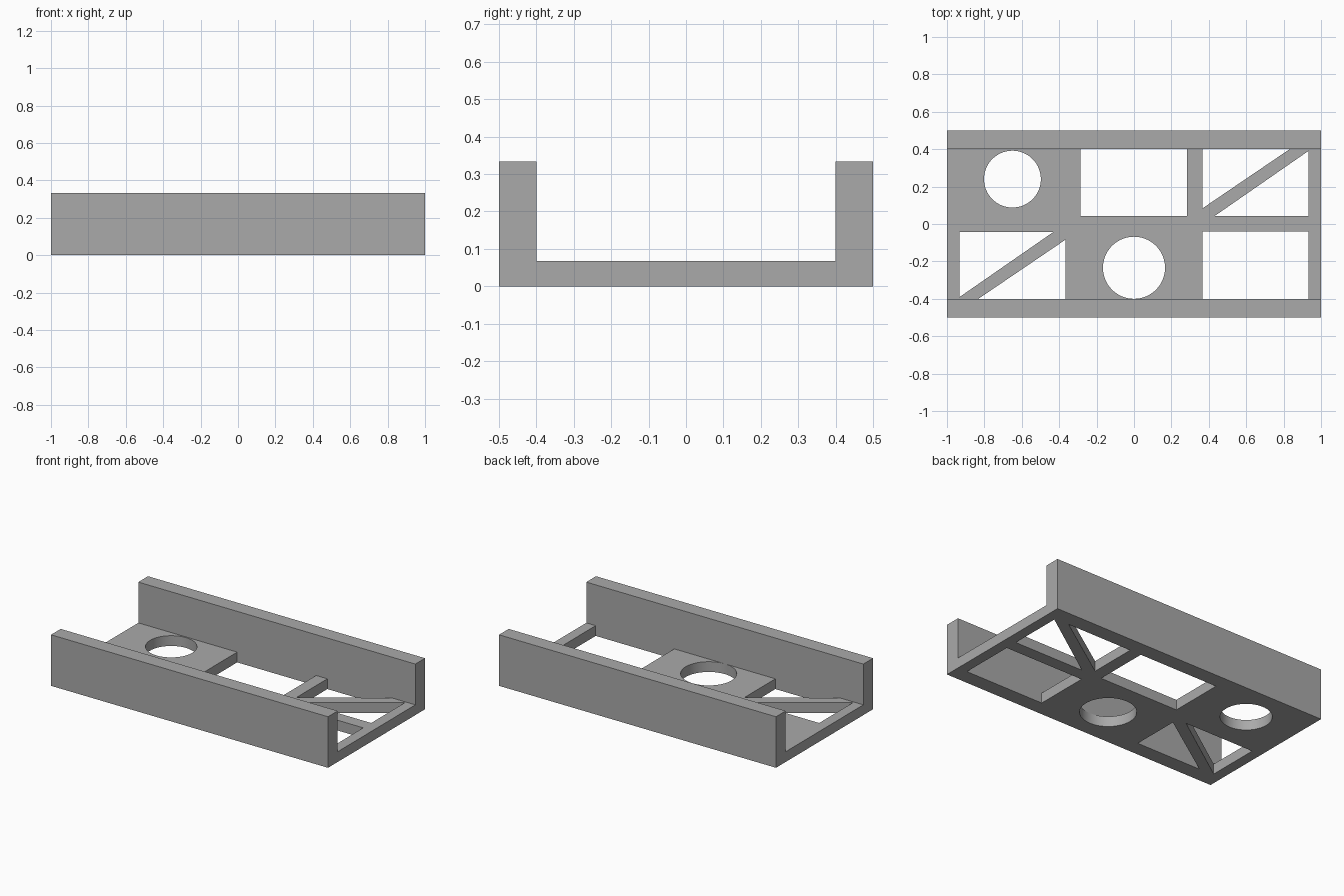
import bpy, bmesh
from math import cos, sin, tau

cube = bpy.data.objects.get("Cube")
if cube:
    bpy.data.objects.remove(cube, do_unlink=True)

grey = bpy.data.materials.new("plain grey")
grey.use_nodes = True
colour = (0.4, 0.4, 0.4, 1)
grey.diffuse_color = colour
grey.node_tree.nodes["Principled BSDF"].inputs["Base Color"].default_value = colour


def prism(name, outline, sweep):
    """Sweep a closed outline of 3D points along a vector."""
    bm = bmesh.new()
    face = bm.faces.new([bm.verts.new(p) for p in outline])
    swept = bmesh.ops.extrude_face_region(bm, geom=[face])["geom"]
    bmesh.ops.translate(bm, vec=sweep, verts=[v for v in swept if isinstance(v, bmesh.types.BMVert)])
    bmesh.ops.recalc_face_normals(bm, faces=bm.faces)
    mesh = bpy.data.meshes.new(name)
    bm.to_mesh(mesh)
    bm.free()
    mesh.materials.append(grey)
    obj = bpy.data.objects.new(name, mesh)
    bpy.context.collection.objects.link(obj)
    return obj


def rect(x0, x1, y0, y1):
    return [(x0, y0), (x1, y0), (x1, y1), (x0, y1)]


def circle(x, y, r, n=64):
    return [(x + r * cos(tau * i / n), y + r * sin(tau * i / n)) for i in range(n)]


# U-shaped channel: floor with a wall along each long side
edge, inner, floor, top = 0.5, 0.4, 0.067, 0.333
half = [(inner, floor), (inner, top), (edge, top), (edge, 0)]
profile = half + [(-y, z) for y, z in reversed(half)]
channel = prism("channel_tray", [(-1, y, z) for y, z in profile], (2, 0, 0))

# Openings in the floor; the braced bay repeats turned half round
brace = [
    [(0.365, 0.083), (0.832, inner), (0.365, inner)],
    [(0.43, 0.042), (0.932, 0.042), (0.932, 0.39)],
]
openings = brace + [[(-x, -y) for x, y in tri] for tri in brace]
openings += [
    rect(-0.286, 0.284, 0.042, inner),
    rect(0.365, 0.932, -inner, -0.04),
    circle(-0.65, 0.24, 0.152),
    circle(0, -0.234, 0.166),
]

for i, outline in enumerate(openings):
    cutter = prism(f"floor_cutter_{i + 1}", [(x, y, -0.1) for x, y in outline], (0, 0, 0.3))
    cutter.hide_render = True
    cutter.hide_set(True)
    cut = channel.modifiers.new("floor opening", "BOOLEAN")
    cut.operation = "DIFFERENCE"
    cut.solver = "EXACT"
    cut.object = cutter

# Apply the cuts, then drop the cutters
bpy.context.view_layer.update()
graph = bpy.context.evaluated_depsgraph_get()
channel.data = bpy.data.meshes.new_from_object(channel.evaluated_get(graph))
for mod in list(channel.modifiers):
    bpy.data.objects.remove(mod.object, do_unlink=True)
channel.modifiers.clear()

# Smooth the round holes, keep every other edge sharp
bpy.ops.object.select_all(action="DESELECT")
channel.select_set(True)
bpy.context.view_layer.objects.active = channel
bpy.ops.object.shade_smooth_by_angle()
